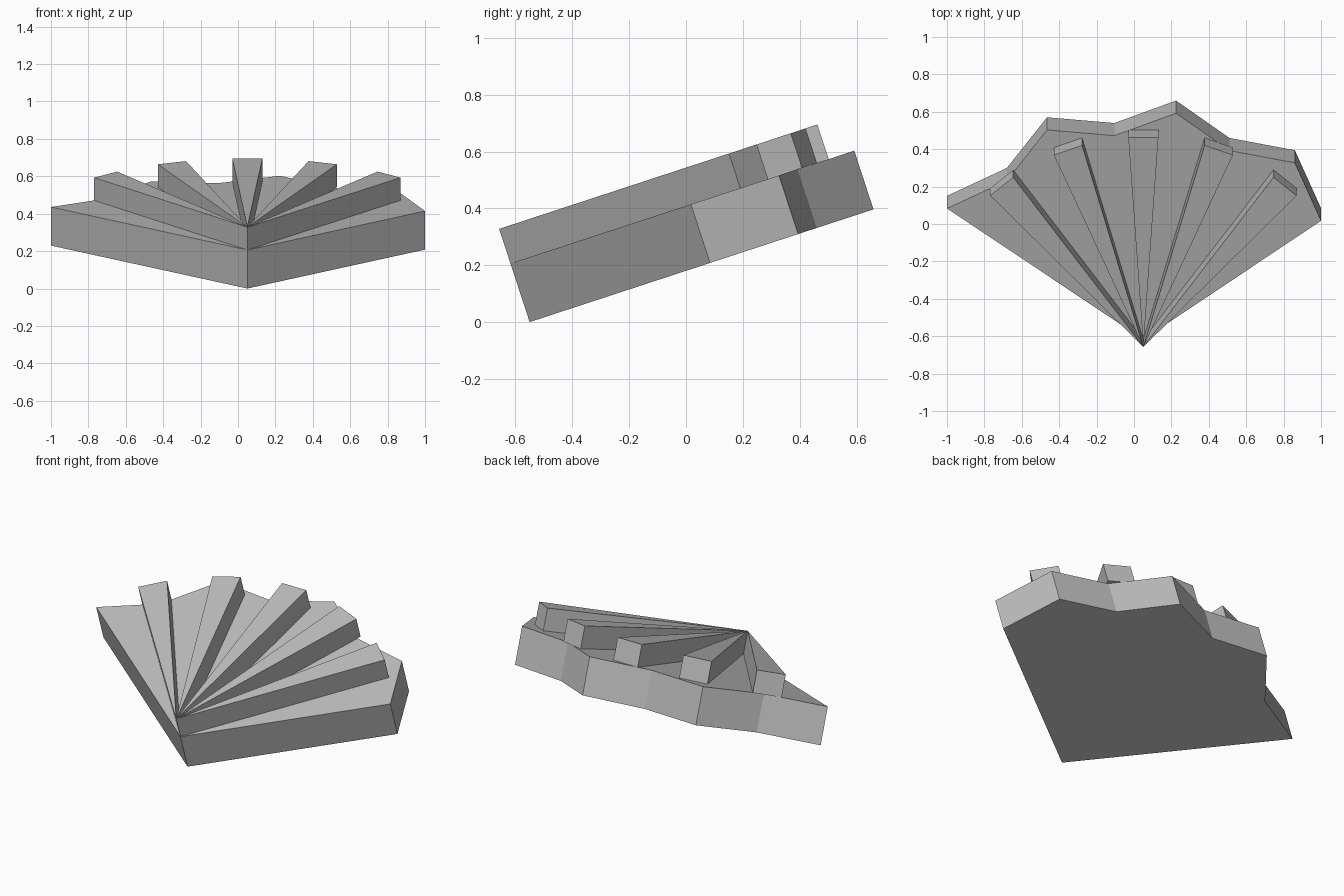
import bpy, bmesh
from math import radians, sin, cos

cube = bpy.data.objects.get("Cube")
if cube:
    bpy.data.objects.remove(cube, do_unlink=True)

TILT = radians(18.15)
APEX = (0.05, -0.55, 0.0)
SLAB_TOP, RIB_TOP = 0.217, 0.345
RIB_RADIUS, RIB_HALF_ANGLE = 1.181, radians(3.9)

grey = bpy.data.materials.new("stone grey")
grey.use_nodes = True
colour = (0.5, 0.5, 0.5, 1)
grey.diffuse_color = colour
grey.node_tree.nodes["Principled BSDF"].inputs["Base Color"].default_value = colour


def prism(name, outline, low, high):
    """Extrude a flat outline, then tilt it about the front apex."""
    bm = bmesh.new()
    base = bm.faces.new([bm.verts.new((x, y, low)) for x, y in outline])
    top = bmesh.ops.extrude_face_region(bm, geom=[base], use_keep_orig=True)["geom"]
    moved = [v for v in top if isinstance(v, bmesh.types.BMVert)]
    bmesh.ops.translate(bm, verts=moved, vec=(0, 0, high - low))
    bmesh.ops.recalc_face_normals(bm, faces=bm.faces)
    mesh = bpy.data.meshes.new(name)
    bm.to_mesh(mesh)
    bm.free()
    mesh.materials.append(grey)
    obj = bpy.data.objects.new(name, mesh)
    obj.location = APEX
    obj.rotation_euler.x = TILT
    bpy.context.collection.objects.link(obj)
    return obj


# Fan-shaped slab with an uneven back edge, measured from the apex
prism("fan_slab", [(0, 0), (0.95, 0.668), (0.81, 0.994), (0.46, 1.063),
                   (0.175, 1.273), (-0.155, 1.147), (-0.515, 1.179),
                   (-0.73, 0.894), (-1.05, 0.737)], 0, SLAB_TOP)

# Five wedge ribs radiating from the apex
names = ("outer_right", "inner_right", "middle", "inner_left", "outer_left")
for i, side in enumerate(names):
    angle = radians(20 * (i - 2))
    ends = [(RIB_RADIUS * sin(a), RIB_RADIUS * cos(a))
            for a in (angle + RIB_HALF_ANGLE, angle - RIB_HALF_ANGLE)]
    prism(side + "_rib", [(0, 0)] + ends, SLAB_TOP, RIB_TOP)
